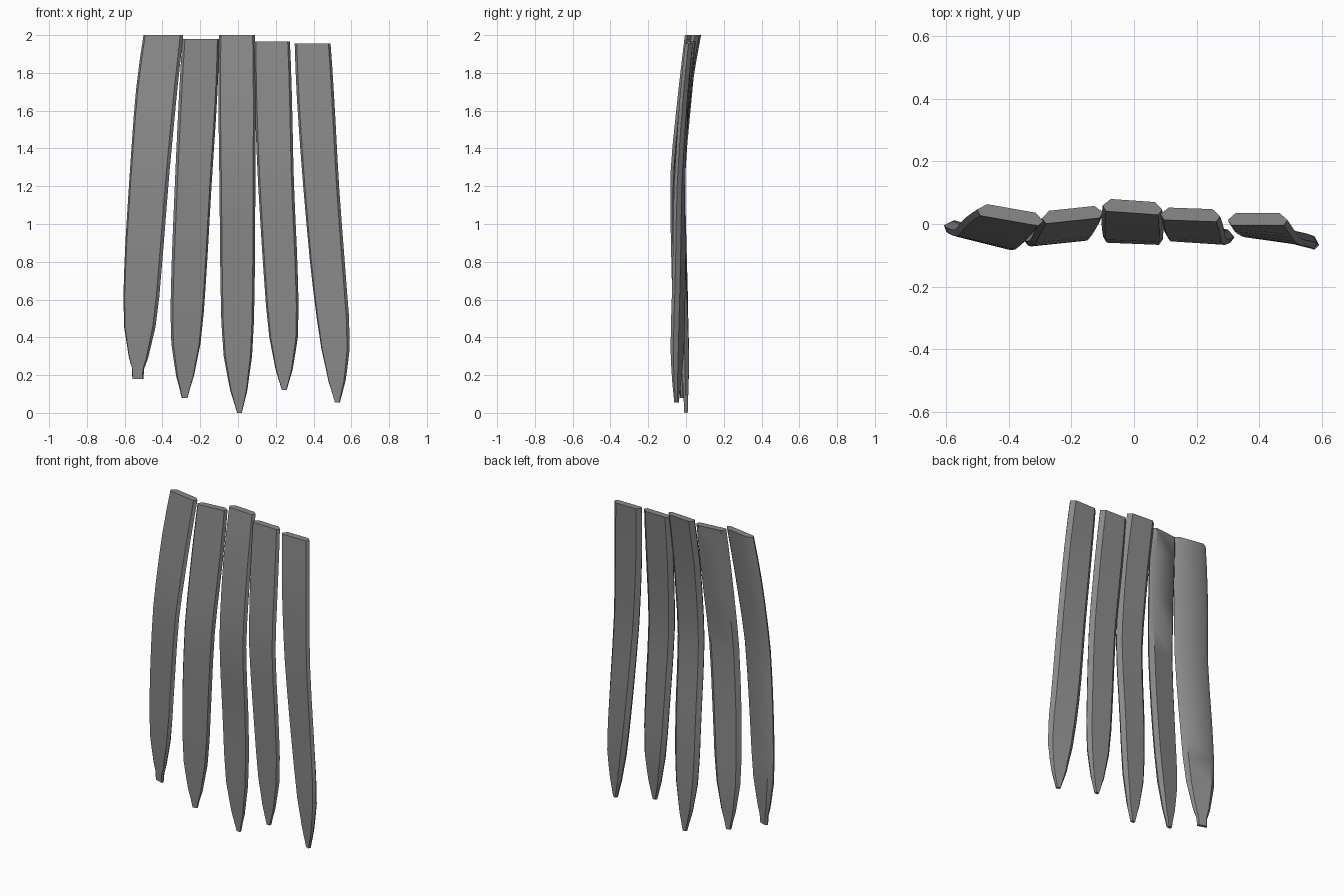
import bpy
import bmesh
from math import radians, sin, cos
from mathutils import Vector

cube = bpy.data.objects.get("Cube")
if cube:
    bpy.data.objects.remove(cube, do_unlink=True)

# One grey for every strip
grey = bpy.data.materials.new("mid_grey")
colour = (0.25, 0.25, 0.25, 1)
grey.diffuse_color = colour
grey.use_nodes = True
grey.node_tree.nodes["Principled BSDF"].inputs["Base Color"].default_value = colour

# Shared positions along a strip, from its top to its tip
PATH_STEPS = (0, .15, .4, .65, .85, 1)
WIDTH_STEPS = (0, .1, .2, .4, .6, .75, .85, .94, 1)
WIDTHS = (1, 1.04, 1.04, 1, .97, .92, .79, .48, .13)
RINGS = (0, .07, .15, .23, .32, .4, .5, .6, .68, .76, .85, .9, .94, .97, 1)

# Bevelled cross-section: fractions of width and thickness
SECTION = ((-.5, -.05), (-.44, -.5), (.44, -.5), (.5, -.05), (.37, .5), (-.37, .5))


def sample(t, steps, values):
    """Straight interpolation between listed values."""
    for i in range(len(steps) - 1):
        if t <= steps[i + 1]:
            f = (t - steps[i]) / (steps[i + 1] - steps[i])
            return values[i] + f * (values[i + 1] - values[i])
    return values[-1]


def smooth_sample(t, steps, values):
    """Soften the bends of the path, keeping the ends fixed."""
    d = min(.06, t, 1 - t)
    return sum(sample(t + k * d, steps, values) for k in (-1, 0, 1)) / 3


def strip(name, top, bottom, width, tip, yaw, xs, ys):
    bm = bmesh.new()
    rings = []
    for t in RINGS:
        w = width * max(sample(t, WIDTH_STEPS, WIDTHS), tip)
        thick = .04 * min(1, .45 + 4 * (1 - t))
        a = radians(yaw[0] + t * (yaw[1] - yaw[0]))
        centre = Vector((smooth_sample(t, PATH_STEPS, xs),
                         smooth_sample(t, PATH_STEPS, ys),
                         top + t * (bottom - top)))
        ring = []
        for u, v in SECTION:
            px, py = u * w / cos(a), v * thick
            offset = Vector((px * cos(a) - py * sin(a), px * sin(a) + py * cos(a), 0))
            ring.append(bm.verts.new(centre + offset))
        rings.append(ring)
    n = len(SECTION)
    for r0, r1 in zip(rings, rings[1:]):
        for i in range(n):
            j = (i + 1) % n
            bm.faces.new((r0[i], r1[i], r1[j], r0[j]))
    bm.faces.new(rings[0])
    bm.faces.new(rings[-1][::-1])
    bmesh.ops.recalc_face_normals(bm, faces=bm.faces)
    mesh = bpy.data.meshes.new(name)
    bm.to_mesh(mesh)
    bm.free()
    mesh.materials.append(grey)
    ob = bpy.data.objects.new(name, mesh)
    bpy.context.collection.objects.link(ob)
    bpy.ops.object.select_all(action="DESELECT")
    ob.select_set(True)
    bpy.context.view_layer.objects.active = ob
    bpy.ops.object.shade_smooth_by_angle(angle=radians(40))


# Five hanging strips, from the right side to the left
strip("outer_right_strip", 2, .18, .21, .28, (-10, -18),
      (-.395, -.43, -.468, -.50, -.52, -.53), (.03, 0, -.045, -.035, -.025, -.02))
strip("inner_right_strip", 1.98, .08, .195, .16, (6, 6),
      (-.197, -.21, -.237, -.26, -.277, -.283), (.03, 0, -.045, -.04, -.025, -.02))
strip("middle_strip", 2, 0, .19, .1, (-4, 0),
      (-.005, -.005, -.003, -.002, -.002, .008), (.055, 0, -.05, -.015, -.003, 0))
strip("inner_left_strip", 1.965, .12, .19, .12, (-2, -6),
      (.18, .186, .2, .225, .243, .245), (.03, 0, -.045, -.035, -.03, -.04))
strip("outer_left_strip", 1.955, .055, .19, .12, (0, -18),
      (.395, .41, .44, .48, .52, .527), (.015, -.01, -.035, -.035, -.045, -.05))
